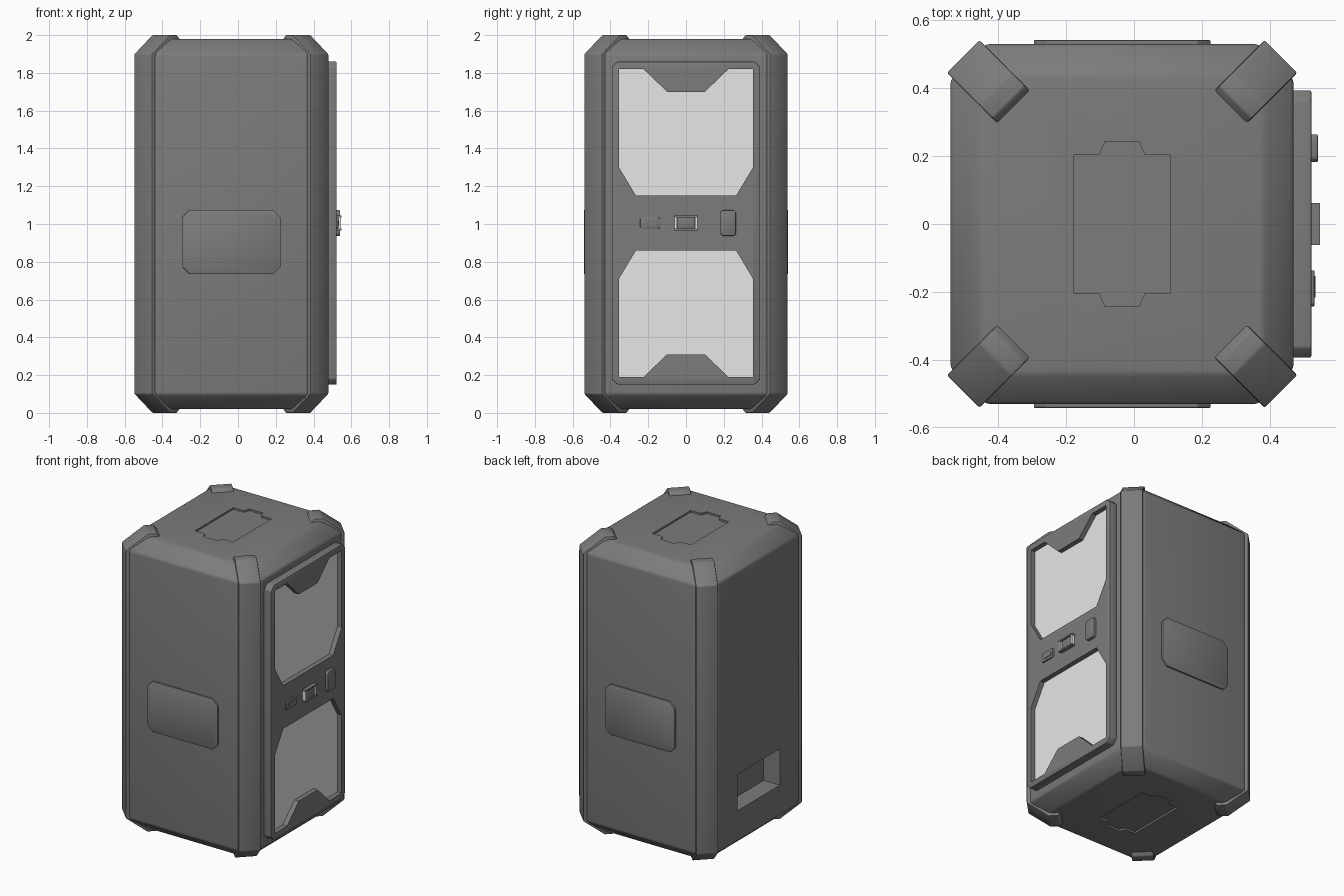
import bpy, bmesh, math
from mathutils import Vector

cube = bpy.data.objects.get("Cube")
if cube:
    bpy.data.objects.remove(cube, do_unlink=True)

CX = -0.035      # middle of the case body in x
MID = 1.005      # middle height of the door


def material(name, value):
    m = bpy.data.materials.new(name)
    m.use_nodes = True
    color = (value, value, value, 1)
    m.diffuse_color = color
    m.node_tree.nodes["Principled BSDF"].inputs["Base Color"].default_value = color
    return m


GREY = material("case grey", 0.2)
LIGHT = material("window light grey", 0.8)

# Maps a 2D outline point (u, v) at depth w to space, per facing axis
AXES = {
    "x": lambda u, v, w: (w, u, v),
    "y": lambda u, v, w: (u, w, v),
    "z": lambda u, v, w: (u, v, w),
}


def loft(name, rings, mat=GREY, bevel=0.0, segments=2):
    """Solid through rings of equal point count, capped at both ends."""
    bm = bmesh.new()
    loops = [[bm.verts.new(p) for p in ring] for ring in rings]
    n = len(loops[0])
    for a, b in zip(loops, loops[1:]):
        for i in range(n):
            j = (i + 1) % n
            bm.faces.new((a[i], a[j], b[j], b[i]))
    bm.faces.new(loops[0])
    bm.faces.new(loops[-1])
    bmesh.ops.recalc_face_normals(bm, faces=bm.faces)
    mesh = bpy.data.meshes.new(name)
    bm.to_mesh(mesh)
    bm.free()
    ob = bpy.data.objects.new(name, mesh)
    bpy.context.collection.objects.link(ob)
    mesh.materials.append(mat)
    if bevel:
        mod = ob.modifiers.new("soft edges", "BEVEL")
        mod.width = bevel
        mod.segments = segments
        mod.limit_method = "ANGLE"
        apply(ob, mod)
    return ob


def apply(ob, mod):
    bpy.ops.object.select_all(action="DESELECT")
    bpy.context.view_layer.objects.active = ob
    ob.select_set(True)
    bpy.ops.object.modifier_apply(modifier=mod.name)


def prism(name, axis, outline, lo, hi, mat=GREY, bevel=0.0):
    to3d = AXES[axis]
    return loft(name, [[to3d(u, v, w) for u, v in outline] for w in (lo, hi)], mat, bevel)


def rect(u, v, hu, hv, c=0.0):
    """Rectangle outline centred on (u, v), corners cut by c."""
    if not c:
        return [(u - hu, v - hv), (u + hu, v - hv), (u + hu, v + hv), (u - hu, v + hv)]
    return [(u + hu - c, v + hv), (u + hu, v + hv - c), (u + hu, v - hv + c), (u + hu - c, v - hv),
            (u - hu + c, v - hv), (u - hu, v - hv + c), (u - hu, v + hv - c), (u - hu + c, v + hv)]


def cut(ob, cutter):
    mod = ob.modifiers.new("cut", "BOOLEAN")
    mod.operation = "DIFFERENCE"
    mod.solver = "EXACT"
    mod.object = cutter
    apply(ob, mod)
    bpy.data.objects.remove(cutter, do_unlink=True)


# Case body: cut-corner box with sloped top and bottom rims
rings = []
for z, inset in ((0.02, 0.09), (0.1, 0), (1.9, 0), (1.98, 0.09)):
    outline = rect(CX, 0, 0.505 - inset, 0.53 - inset, 0.105 - inset * 0.4)
    rings.append([(u, v, z) for u, v in outline])
body = loft("case_body", rings, bevel=0.012)

# Shallow recesses with end tabs, on the top and the bottom
half = [(0.142, 0.203), (0.067, 0.203), (0.05, 0.243)]
half += [(-u, v) for u, v in reversed(half)]
tabbed = [(CX + u, v) for u, v in half] + [(CX - u, -v) for u, v in half]
cut(body, prism("top_cutter", "z", tabbed, 1.968, 2.1))
cut(body, prism("bottom_cutter", "z", tabbed, -0.1, 0.032))

# Carrying pocket low on the side away from the door
cut(body, prism("pocket_cutter", "x", rect(0, 0.42, 0.225, 0.122), -0.7, -0.42))

# Plates on the front and the back
for name, s in (("front_plate", -1), ("back_plate", 1)):
    prism(name, "y", rect(CX, 0.905, 0.26, 0.17, 0.038), s * 0.525, s * 0.541, bevel=0.003)

# Corner guards: one strip wrapped over each vertical edge
upper = [(0.463, 1.972), (0.49, 2.0), (0.545, 2.0), (0.679, 1.9)]
inner = [(0.63, 1.87), (0.53, 1.955), (0.463, 1.955)]
profile = (upper + [(d, 2 - z) for d, z in reversed(upper)]
           + [(d, 2 - z) for d, z in reversed(inner)] + inner)
R = math.sqrt(0.5)
for sx, left_right in ((1, "left"), (-1, "right")):
    for sy, front_back in ((-1, "front"), (1, "back")):
        sides = [[(CX + sx * (d - t) * R, sy * (d + t) * R, z) for d, z in profile]
                 for t in (-0.05, 0.086)]
        loft(f"{front_back}_{left_right}_corner_guard", sides, bevel=0.006)

# Door frame with two notched windows
frame = prism("door_frame", "x", rect(0, MID, 0.393, 0.855, 0.03), 0.46, 0.522, bevel=0.005)
right_half = [(0.1, 0.695), (0.225, 0.815), (0.355, 0.815), (0.355, 0.295), (0.265, 0.145)]
window = right_half + [(-u, v) for u, v in reversed(right_half)]
for name, s in (("upper_window", 1), ("lower_window", -1)):
    shape = [(u, MID + s * v) for u, v in window]
    cut(frame, prism(name + "_cutter", "x", shape, 0.4, 0.6))
    prism(name, "x", shape, 0.46, 0.49, LIGHT)

# Small switch, with a raised key
prism("switch_base", "x", rect(-0.19, MID, 0.053, 0.032, 0.008), 0.51, 0.531, bevel=0.003)
prism("switch_key", "x", rect(-0.185, MID, 0.032, 0.014), 0.525, 0.534)

# Tall button
prism("tall_button", "x", rect(0.223, MID, 0.041, 0.068, 0.012), 0.51, 0.541, bevel=0.004)

# Latch in the middle: posts, rails and a curved-in grip
for name, s in (("left_latch", 1), ("right_latch", -1)):
    prism(name + "_post", "x", rect(s * 0.054, MID, 0.006, 0.033), 0.51, 0.545, LIGHT)
for name, s in (("upper_latch", 1), ("lower_latch", -1)):
    prism(name + "_rail", "x", rect(0, MID + s * 0.035, 0.062, 0.005), 0.51, 0.547)
prism("latch_grip", "x", rect(0, MID, 0.045, 0.032), 0.51, 0.538, bevel=0.003)

# Smooth the soft edges, keep the hard ones
bpy.ops.object.select_all(action="DESELECT")
for ob in bpy.context.scene.objects:
    if ob.type == "MESH":
        ob.select_set(True)
        bpy.context.view_layer.objects.active = ob
bpy.ops.object.shade_smooth_by_angle(angle=math.radians(30))
